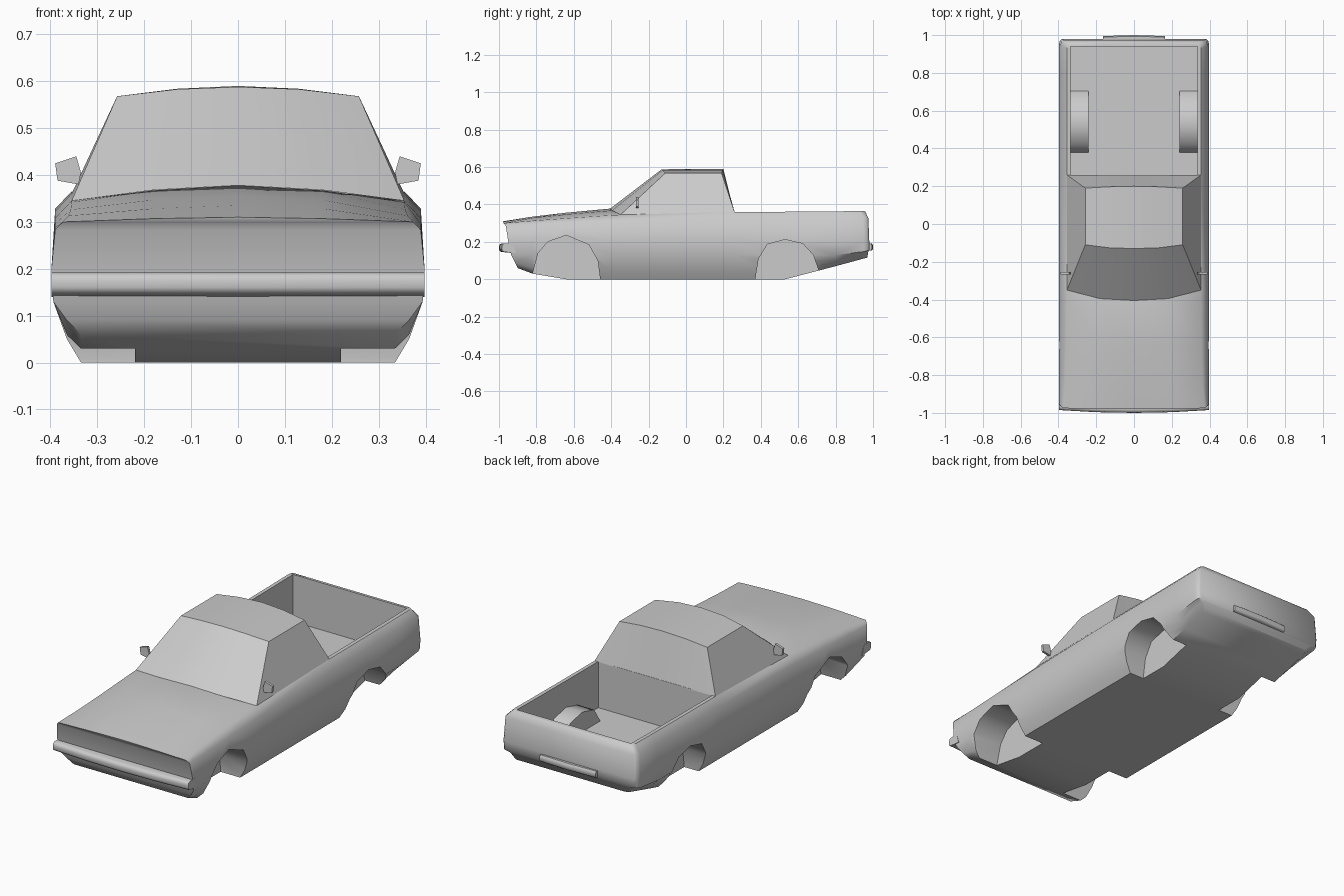
import bpy, bmesh, math

if "Cube" in bpy.data.objects:
    bpy.data.objects.remove(bpy.data.objects["Cube"], do_unlink=True)

paint = bpy.data.materials.new("grey_paint")
paint.use_nodes = True
GREY = (0.6, 0.6, 0.6, 1)
paint.diffuse_color = GREY
paint.node_tree.nodes["Principled BSDF"].inputs["Base Color"].default_value = GREY


def make(name, verts, faces):
    mesh = bpy.data.meshes.new(name)
    mesh.from_pydata(verts, [], faces)
    bm = bmesh.new()
    bm.from_mesh(mesh)
    bmesh.ops.recalc_face_normals(bm, faces=bm.faces)
    bm.to_mesh(mesh)
    bm.free()
    mesh.materials.append(paint)
    ob = bpy.data.objects.new(name, mesh)
    bpy.context.collection.objects.link(ob)
    return ob


def activate(ob):
    bpy.ops.object.select_all(action='DESELECT')
    ob.select_set(True)
    bpy.context.view_layer.objects.active = ob


def smooth(ob, degrees):
    activate(ob)
    bpy.ops.object.shade_smooth_by_angle(angle=math.radians(degrees))


def boolean(ob, tool, operation):
    mod = ob.modifiers.new("cut", 'BOOLEAN')
    mod.operation, mod.object, mod.solver = operation, tool, 'EXACT'
    activate(ob)
    bpy.ops.object.modifier_apply(modifier=mod.name)
    bpy.data.objects.remove(tool, do_unlink=True)


def loft(name, rings):
    """Bridge closed rings and cap both ends with one polygon."""
    n = len(rings[0])
    faces = [(r * n + i, r * n + (i + 1) % n, (r + 1) * n + (i + 1) % n, (r + 1) * n + i)
             for r in range(len(rings) - 1) for i in range(n)]
    faces += [tuple(range(n)), tuple(range((len(rings) - 1) * n, len(rings) * n))]
    return make(name, [v for ring in rings for v in ring], faces)


def prism_x(name, profile, xs, bow=0):
    """Sweep a (y, z) profile across x, with the ends pulled back by bow."""
    return loft(name, [[(x, y + bow * (x / xs[-1]) ** 2, z) for y, z in profile] for x in xs])


# Body shell: half section mirrored at each station along the length
NOSE = (0.075, 0.06, 0.04, 0.025, 0.012, 0, -0.003)
TAIL = (-0.01, -0.006, 0, 0, -0.005, -0.022, -0.022)
FLAT = (0,) * 7


def section(y, floor, edge, crown, edge_x, slant, inset=0, lip=0.037):
    half = [(0.335, floor), (0.365, max(0.05, floor + 0.03)),
            (0.394, max(0.13, floor + 0.04)), (0.398, 0.2),
            (0.39, edge - lip), (edge_x, edge), (0.18, edge + crown * 0.7)]
    pts = [(x - inset, y + s, z) for (x, z), s in zip(half, slant)]
    return pts + [(0, y + slant[-1], edge + crown)] + [(-x, b, z) for x, b, z in reversed(pts)]


rings = [section(-0.975, 0.06, 0.3, 0.01, 0.374, NOSE, 0, 0.017),
         section(-0.82, 0.03, 0.313, 0.022, 0.362, FLAT, 0, 0.025),
         section(-0.64, 0, 0.326, 0.03, 0.357, FLAT, 0, 0.03),
         section(-0.405, 0, 0.342, 0.036, 0.355, FLAT),
         section(-0.35, 0, 0.345, 0.02, 0.355, FLAT),
         section(0.26, 0, 0.36, 0, 0.355, FLAT),
         section(0.53, 0, 0.361, 0, 0.355, FLAT),
         section(0.8, 0.07, 0.363, 0, 0.355, FLAT),
         section(0.95, 0.108, 0.365, 0, 0.355, TAIL),
         section(0.97, 0.113, 0.365, 0, 0.355, TAIL, 0.005),
         section(0.98, 0.116, 0.363, 0, 0.355, TAIL, 0.016)]
n = len(rings[0])
last = (len(rings) - 1) * n
faces = [(r * n + i, r * n + (i + 1) % n, (r + 1) * n + (i + 1) % n, (r + 1) * n + i)
         for r in range(len(rings) - 1) for i in range(n)]
for base in (0, last):
    faces += [(base + i, base + i + 1, base + n - 2 - i, base + n - 1 - i) for i in range(6)]
    faces.append((base + 6, base + 7, base + 8))
body = make("body_shell", [v for ring in rings for v in ring], faces)

# Open load bed
bed = [(0.258, 0.115), (0.94, 0.115), (0.94, 0.6), (0.258, 0.6)]
boolean(body, prism_x("bed_cutter", bed, (-0.335, 0.335)), 'DIFFERENCE')

# Wheel arches, with covers standing up inside the bed
front_arch = [(-0.46, -0.1), (-0.46, 0.01), (-0.472, 0.1), (-0.52, 0.185), (-0.64, 0.235),
              (-0.74, 0.2), (-0.79, 0.14), (-0.82, 0.03), (-0.82, -0.1)]
rear_arch = [(0.37, -0.1), (0.372, 0.01), (0.388, 0.11), (0.435, 0.187), (0.53, 0.212),
             (0.625, 0.19), (0.68, 0.13), (0.715, 0.03), (0.715, -0.1)]
cover = [(0.54 + (y - 0.54) * 1.06, max(z + 0.008, 0.08)) for y, z in rear_arch[1:-1]]
for side in (-1, 1):
    boolean(body, prism_x("arch_cover", cover, (side * 0.24, side * 0.345)), 'UNION')
    boolean(body, prism_x("rear_cutter", rear_arch, (side * 0.25, side * 0.5)), 'DIFFERENCE')
    boolean(body, prism_x("front_cutter", front_arch, (side * 0.22, side * 0.5)), 'DIFFERENCE')
smooth(body, 44)

# Cab: windscreen, roof and rear wall as rows from the side to the middle
rows = [[(0.355, -0.35, 0.345), (0.18, -0.395, 0.368), (0, -0.405, 0.378)],
        [(0.258, -0.11, 0.568), (0.13, -0.126, 0.583), (0, -0.13, 0.588)],
        [(0.258, 0.19, 0.568), (0.13, 0.197, 0.584), (0, 0.2, 0.59)],
        [(0.355, 0.26, 0.36), (0.18, 0.258, 0.355), (0, 0.258, 0.355)]]
rows = [row + [(-x, y, z) for x, y, z in reversed(row[:2])] for row in rows]
faces = [(r * 5 + i, r * 5 + i + 1, r * 5 + i + 6, r * 5 + i + 5)
         for r in range(3) for i in range(4)]
faces += [(0, 5, 10, 15), (4, 9, 14, 19)]
cab = make("cab", [v for row in rows for v in row], faces)
smooth(cab, 30)

# Bumpers
front = [(-0.94, 0.19), (-0.985, 0.192), (-0.997, 0.186), (-1, 0.175),
         (-1, 0.16), (-0.996, 0.15), (-0.985, 0.146), (-0.925, 0.14)]
smooth(prism_x("front_bumper", front, (-0.398, -0.2, 0, 0.2, 0.398), 0.015), 50)
rear = [(0.97, 0.155), (0.994, 0.155), (1, 0.162), (1, 0.182), (0.994, 0.19), (0.97, 0.19)]
smooth(prism_x("rear_bumper", rear, (-0.165, -0.14, 0, 0.14, 0.165), -0.006), 50)

# Door mirrors
outline = [(0.39, 0.425), (0.345, 0.44), (0.335, 0.405), (0.34, 0.38), (0.385, 0.388)]
for side, label in ((1, "left"), (-1, "right")):
    loft(label + "_mirror", [[(side * x, y, z) for x, z in outline] for y in (-0.268, -0.255)])
